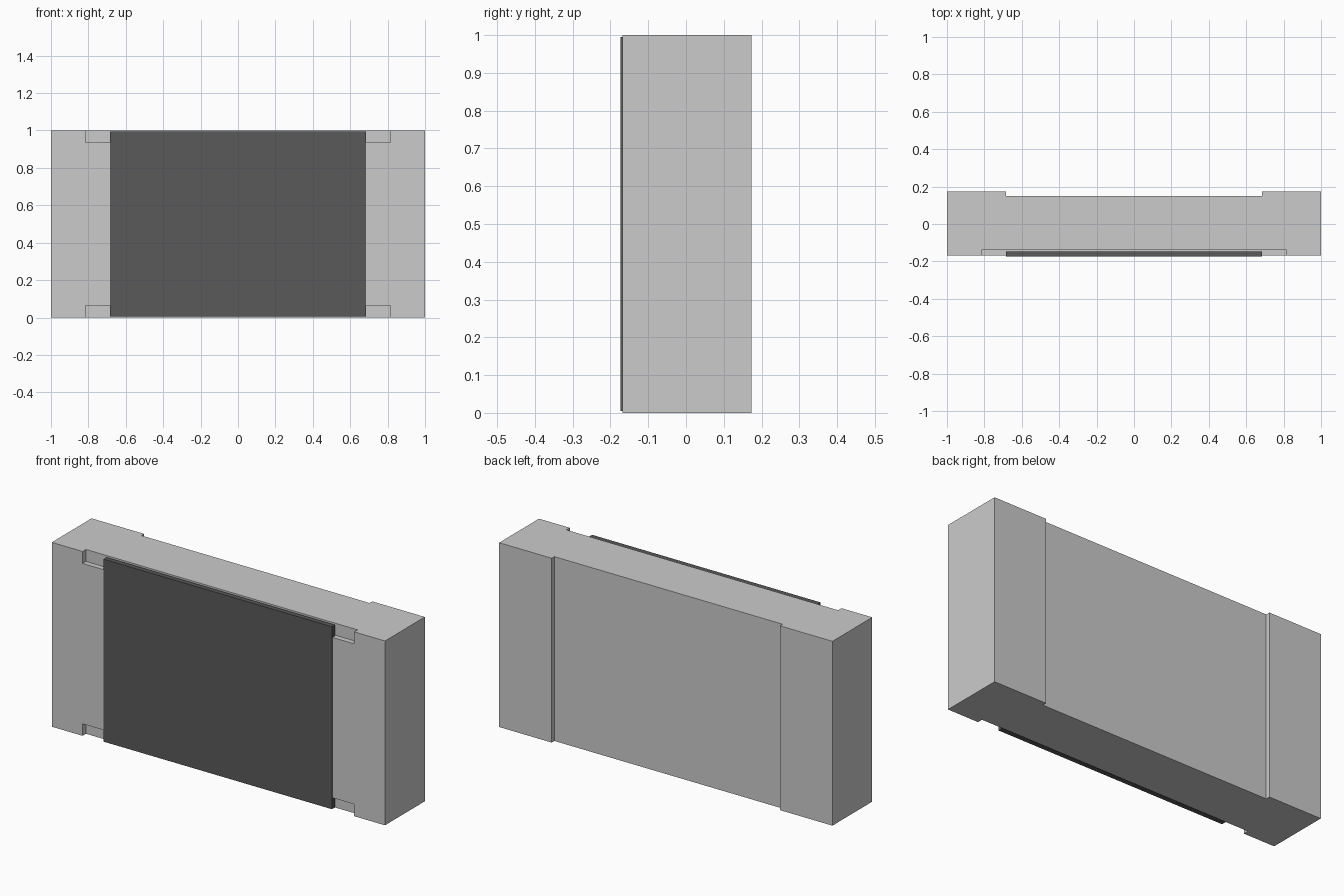
import bpy, bmesh
from mathutils import Vector

if "Cube" in bpy.data.objects:
    bpy.data.objects.remove(bpy.data.objects["Cube"])


def extrude_profile(name, points, offset):
    """Extrude a closed planar outline along offset."""
    bm = bmesh.new()
    face = bm.faces.new([bm.verts.new(p) for p in points])
    result = bmesh.ops.extrude_face_region(bm, geom=[face])
    verts = [v for v in result["geom"] if isinstance(v, bmesh.types.BMVert)]
    bmesh.ops.translate(bm, verts=verts, vec=Vector(offset))
    bmesh.ops.recalc_face_normals(bm, faces=bm.faces)
    mesh = bpy.data.meshes.new(name)
    bm.to_mesh(mesh)
    bm.free()
    obj = bpy.data.objects.new(name, mesh)
    bpy.context.collection.objects.link(obj)
    return obj


def mirrored(half):
    """Complete a right-hand outline with its left-hand mirror image."""
    return half + [(-x, v) for x, v in reversed(half)]


FRONT, PLATE_FRONT, BACK = -0.168, -0.173, 0.173
FLOOR, BACK_RECESS = -0.139, 0.15
INNER, OUTER = 0.685, 0.815

# Chip body: plan outline with thicker end caps at the back
plan = mirrored([(1, FRONT), (1, BACK), (INNER, BACK), (INNER, BACK_RECESS)])
body = extrude_profile("chip_body", [(x, y, 0) for x, y in plan], (0, 0, 1))

# Front pocket, wider along the top and bottom so the terminals get notched corners
pocket = mirrored([(OUTER, -0.1), (OUTER, 0.065), (INNER, 0.065),
                   (INNER, 0.935), (OUTER, 0.935), (OUTER, 1.1)])
cutter = extrude_profile("pocket_cutter", [(x, -0.3, z) for x, z in pocket],
                         (0, FLOOR + 0.3, 0))
cutter.hide_render = True
cut = body.modifiers.new("front_pocket", "BOOLEAN")
cut.operation = "DIFFERENCE"
cut.solver = "EXACT"
cut.object = cutter
bpy.context.view_layer.objects.active = body
bpy.ops.object.modifier_apply(modifier=cut.name)
bpy.data.objects.remove(cutter)

# Dark protective plate over the pocket
plate_outline = mirrored([(INNER, 0.005), (INNER, 0.995)])
plate = extrude_profile("cover_plate", [(x, PLATE_FRONT, z) for x, z in plate_outline],
                        (0, 0.026, 0))
dark = bpy.data.materials.new("dark_coating")
dark.diffuse_color = (0.1, 0.1, 0.1, 1)
dark.use_nodes = True
dark.node_tree.nodes["Principled BSDF"].inputs["Base Color"].default_value = dark.diffuse_color
plate.data.materials.append(dark)

# Resistive film filling the gap between pocket floor and plate
film_outline = mirrored([(INNER, 0.065), (INNER, 0.935)])
extrude_profile("film_layer", [(x, -0.147, z) for x, z in film_outline],
                (0, FLOOR + 0.147, 0))
